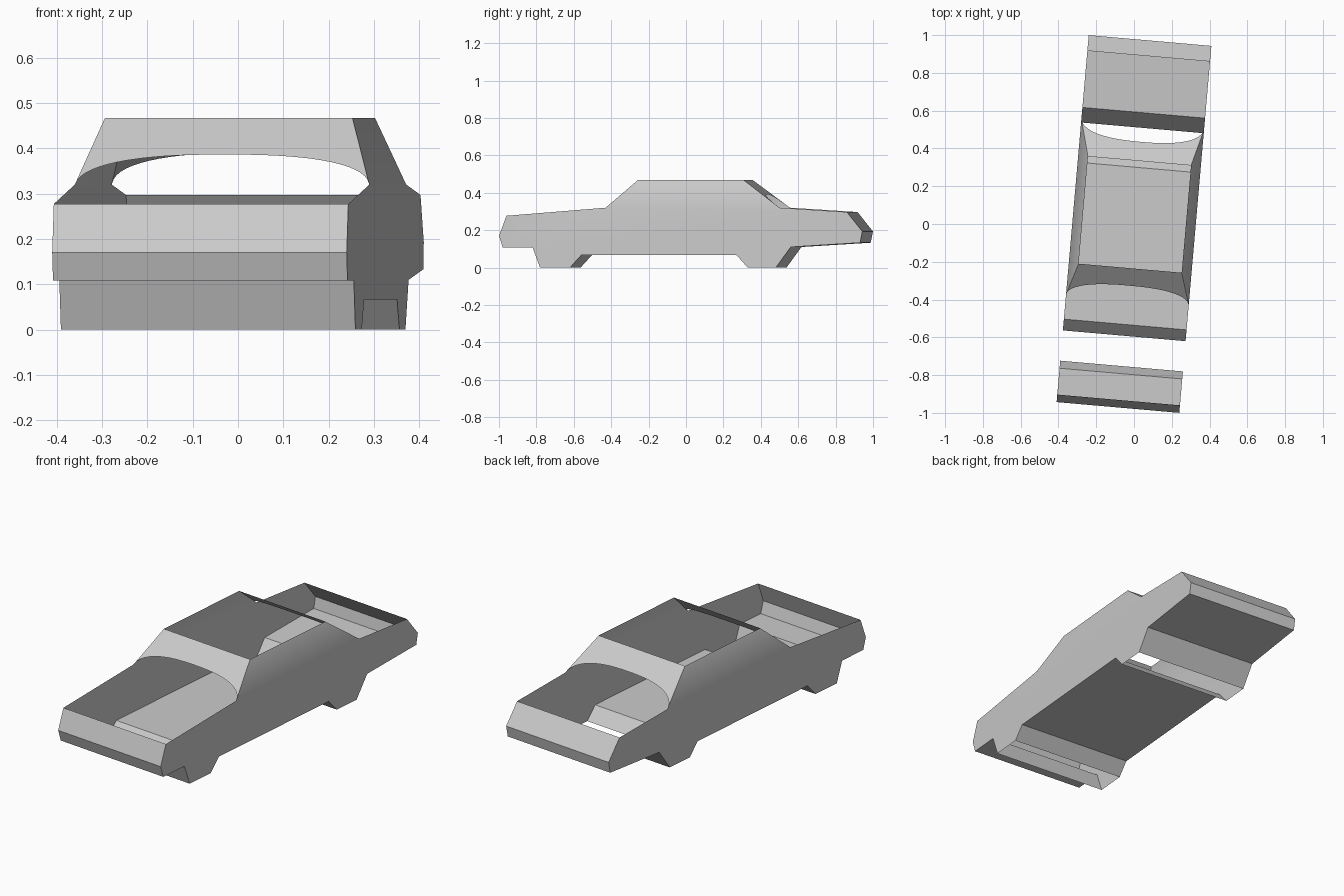
import bpy, bmesh, math
from mathutils import Matrix

if "Cube" in bpy.data.objects:
    bpy.data.objects.remove(bpy.data.objects["Cube"])

HALF, ROOF_HALF = 0.326, 0.274
SHOULDER, ROOF = 0.32, 0.467
YAW = Matrix.Rotation(math.radians(-5), 4, 'Z')

grey = bpy.data.materials.new("body grey")
grey.use_nodes = True
colour = (0.6, 0.6, 0.6, 1)
grey.diffuse_color = colour
grey.node_tree.nodes["Principled BSDF"].inputs["Base Color"].default_value = colour


def make_part(name, faces):
    """Sheet-metal part from a list of polygons, turned with the whole car."""
    bm = bmesh.new()
    for f in faces:
        bm.faces.new([bm.verts.new(YAW @ Matrix.Translation(p).translation) for p in f])
    bmesh.ops.remove_doubles(bm, verts=bm.verts, dist=1e-4)
    mesh = bpy.data.meshes.new(name)
    bm.to_mesh(mesh)
    bm.free()
    ob = bpy.data.objects.new(name, mesh)
    bpy.context.collection.objects.link(ob)
    mesh.materials.append(grey)
    bpy.ops.object.select_all(action='DESELECT')
    ob.select_set(True)
    bpy.context.view_layer.objects.active = ob
    bpy.ops.object.shade_smooth_by_angle(angle=math.radians(30))


# Side profile (length, height), running along the bottom from nose to tail
nose = [(-0.935, 0.277), (-0.975, 0.17), (-0.955, 0.108)]
front_wheel = [(-0.795, 0.108), (-0.755, 0), (-0.594, 0), (-0.534, 0.066)]
rear_wheel = [(0.30, 0.066), (0.36, 0), (0.511, 0), (0.591, 0.11)]
tail = [(0.963, 0.133), (0.975, 0.193), (0.892, 0.297)]
cowl, deck = (-0.403, SHOULDER), (0.53, SHOULDER)
roof_front, roof_rear = (-0.235, ROOF), (0.335, ROOF)
lower = nose + front_wheel + rear_wheel + tail + [deck, cowl]

# Body sides: lower flank plus the inward-leaning cabin side
for name, s in (("left_side", 1), ("right_side", -1)):
    flank = [(s * HALF, v, z) for v, z in lower]
    cabin = [(s * HALF, *cowl), (s * HALF, *deck),
             (s * ROOF_HALF, *roof_rear), (s * ROOF_HALF, *roof_front)]
    faces = [flank, cabin]
    make_part(name, faces if s > 0 else [f[::-1] for f in faces])


def cross_panels(name, path):
    """Full-width panels following a stretch of the side profile."""
    make_part(name, [[(-HALF, *a), (-HALF, *b), (HALF, *b), (HALF, *a)]
                     for a, b in zip(path, path[1:])])


# Nose, floor and tail panels; wheel undersides, hood, roof and trunk stay open
cross_panels("front_panel", nose + front_wheel[:2])
cross_panels("floor_panel", front_wheel[2:] + rear_wheel[:2])
cross_panels("rear_panel", rear_wheel[2:] + tail)


def window_band(name, base, top, rise, flip):
    """Sloping band under the roof edge with an arched lower border."""
    steps, columns = 32, []
    for i in range(steps + 1):
        t = -math.cos(math.pi * i / steps)
        h = rise * max(0, 1 - abs(t) ** 2.5) ** 0.4
        half = HALF + (ROOF_HALF - HALF) * h
        low = (t * half, base[0] + (top[0] - base[0]) * h,
               base[1] + (top[1] - base[1]) * h)
        columns.append((low, (t * ROOF_HALF, *top)))
    faces = [[a[0], b[0], b[1], a[1]] for a, b in zip(columns, columns[1:])]
    make_part(name, [f[::-1] for f in faces] if flip else faces)


window_band("windshield_band", cowl, roof_front, 0.45, False)
window_band("rear_window_band", deck, roof_rear, 0.48, True)
